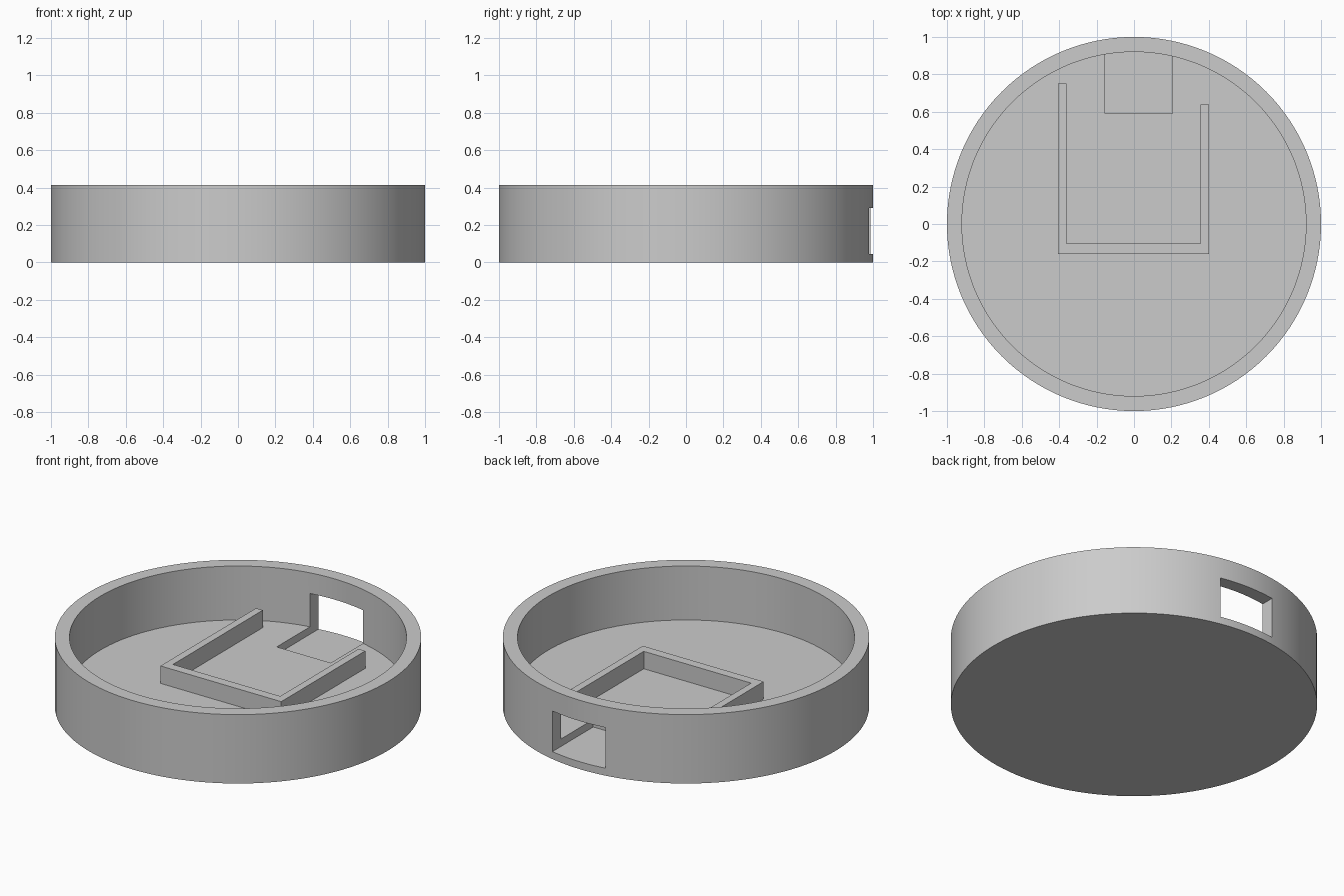
import bpy, bmesh, math

cube = bpy.data.objects.get("Cube")
if cube:
    bpy.data.objects.remove(cube, do_unlink=True)

HEIGHT, FLOOR, INNER = 0.415, 0.09, 0.92
SEGMENTS = 128

grey = bpy.data.materials.new("plain grey")
grey.use_nodes = True
colour = (0.6, 0.6, 0.6, 1)
grey.diffuse_color = colour
grey.node_tree.nodes["Principled BSDF"].inputs["Base Color"].default_value = colour


def add_object(name, bm):
    bmesh.ops.recalc_face_normals(bm, faces=bm.faces)
    mesh = bpy.data.meshes.new(name)
    bm.to_mesh(mesh)
    bm.free()
    obj = bpy.data.objects.new(name, mesh)
    bpy.context.collection.objects.link(obj)
    mesh.materials.append(grey)
    return obj


def prism(name, outline, bottom, top):
    bm = bmesh.new()
    face = bm.faces.new([bm.verts.new((x, y, bottom)) for x, y in outline])
    up = bmesh.ops.extrude_face_region(bm, geom=[face])["geom"]
    verts = [g for g in up if isinstance(g, bmesh.types.BMVert)]
    bmesh.ops.translate(bm, verts=verts, vec=(0, 0, top - bottom))
    return add_object(name, bm)


def circle(radius):
    steps = [math.tau * i / SEGMENTS for i in range(SEGMENTS)]
    return [(radius * math.cos(a), radius * math.sin(a)) for a in steps]


def combine(target, tool, operation):
    mod = target.modifiers.new(operation.lower(), "BOOLEAN")
    mod.operation, mod.solver, mod.object = operation, "EXACT", tool
    bpy.context.view_layer.objects.active = target
    bpy.ops.object.modifier_apply(modifier=mod.name)
    bpy.data.objects.remove(tool, do_unlink=True)


# Round tray with a hollow interior
tray = prism("round_tray", circle(1), 0, HEIGHT)
combine(tray, prism("hollow_cutter", circle(INNER), FLOOR, 1), "DIFFERENCE")

# Port through the back wall, recessed into the floor
port = [(-0.155, 0.59), (0.205, 0.59), (0.205, 1.2), (-0.155, 1.2)]
combine(tray, prism("port_cutter", port, 0.045, 0.29), "DIFFERENCE")

# U-shaped retaining wall with a shorter arm on the left
bracket = [(-0.405, -0.16), (0.4, -0.16), (0.4, 0.64), (0.355, 0.64),
           (0.355, -0.105), (-0.36, -0.105), (-0.36, 0.75), (-0.405, 0.75)]
combine(tray, prism("retaining_wall", bracket, FLOOR - 0.03, 0.195), "UNION")

# Smooth round walls with crisp edges
bpy.ops.object.select_all(action="DESELECT")
tray.select_set(True)
bpy.context.view_layer.objects.active = tray
bpy.ops.object.shade_smooth_by_angle(angle=math.radians(30))
